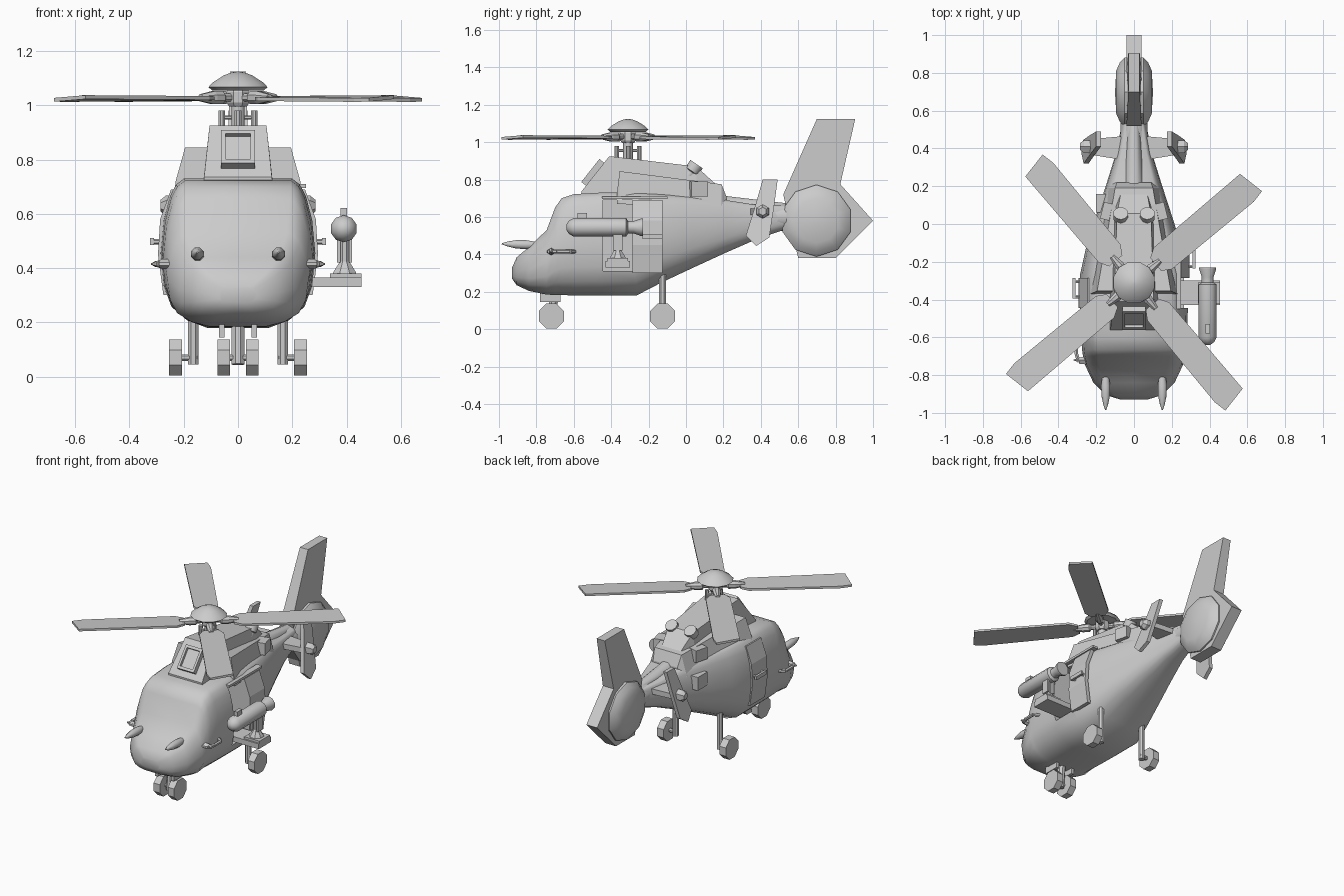
import bpy, bmesh, math
from mathutils import Vector, Matrix

cube = bpy.data.objects.get("Cube")
if cube:
    bpy.data.objects.remove(cube, do_unlink=True)

grey = bpy.data.materials.new("plain grey")
grey.use_nodes = True
grey.diffuse_color = (0.6, 0.6, 0.6, 1)
grey.node_tree.nodes["Principled BSDF"].inputs["Base Color"].default_value = (0.6, 0.6, 0.6, 1)

SIDES = ((1, "left"), (-1, "right"))


def loft(name, rings, smooth=None):
    """Skin a closed solid through rings of equal point count."""
    bm = bmesh.new()
    loops = [[bm.verts.new(p) for p in ring] for ring in rings]
    n = len(loops[0])
    for a, b in zip(loops, loops[1:]):
        for i in range(n):
            j = (i + 1) % n
            bm.faces.new((a[i], a[j], b[j], b[i]))
    bm.faces.new(loops[0])
    bm.faces.new(loops[-1])
    bmesh.ops.recalc_face_normals(bm, faces=bm.faces)
    me = bpy.data.meshes.new(name)
    bm.to_mesh(me)
    bm.free()
    me.materials.append(grey)
    ob = bpy.data.objects.new(name, me)
    bpy.context.collection.objects.link(ob)
    if smooth:
        shade(ob, smooth)
    return ob


def shade(ob, degrees):
    bpy.ops.object.select_all(action='DESELECT')
    ob.select_set(True)
    bpy.context.view_layer.objects.active = ob
    bpy.ops.object.shade_smooth_by_angle(angle=math.radians(degrees))


def box(name, lo, hi):
    (a, b, c), (d, e, f) = lo, hi
    return loft(name, [[(a, b, z), (d, b, z), (d, e, z), (a, e, z)] for z in (c, f)])


def lathe(name, start, direction, profile, n=8, smooth=None, turn=0.5):
    """Turned part: profile holds (distance along the axis, radius)."""
    rot = Vector(direction).to_track_quat('Z', 'Y')
    rings = []
    for d, r in profile:
        angles = [2 * math.pi * (i + turn) / n for i in range(n)]
        rings.append([Vector(start) + rot @ Vector((r * math.cos(t), r * math.sin(t), d)) for t in angles])
    return loft(name, rings, smooth)


def rod(name, p, q, r, n=8):
    d = Vector(q) - Vector(p)
    return lathe(name, p, d, [(0, r), (d.length, r)], n)


def hump(name, stations):
    """Trapezoid sections: y, base z, top z, base half width, top half width."""
    return loft(name, [[(-b, y, z0), (b, y, z0), (t, y, z1), (-t, y, z1)]
                       for y, z0, z1, b, t in stations])


# Fuselage: one rounded section scaled along the length
half = [(0, 0), (.4, 0), (.66, .05), (.86, .14), (.96, .28), (1, .5),
        (.96, .72), (.88, .88), (.8, .96), (.7, 1), (0, 1)]
section = half + [(-u, v) for u, v in half[-2:0:-1]]
stations = [(-.93, .27, .33, .07), (-.905, .235, .385, .15), (-.84, .205, .44, .215),
            (-.745, .185, .53, .26), (-.70, .183, .65, .27), (-.665, .183, .70, .275),
            (-.6, .18, .722, .28), (-.46, .18, .73, .285), (-.265, .18, .73, .285),
            (-.13, .25, .72, .255), (.03, .325, .71, .205), (.215, .41, .69, .145),
            (.375, .48, .665, .095), (.55, .54, .66, .06)]
body = loft("fuselage", [[(u * w, y, z0 + v * (z1 - z0)) for u, v in section]
                         for y, z0, z1, w in stations])

# Open doorway on the left side
cutter = box("doorway_cutter", (.1, -.445, .31), (.4, -.285, .69))
cutter.hide_render = True
mod = body.modifiers.new("doorway", 'BOOLEAN')
mod.operation, mod.object, mod.solver = 'DIFFERENCE', cutter, 'EXACT'
bpy.context.view_layer.objects.active = body
bpy.ops.object.modifier_apply(modifier=mod.name)
bpy.data.objects.remove(cutter, do_unlink=True)
shade(body, 42)

# Sliding doors: slid back on the left, closed on the right
panel = [(.275, .3), (.295, .45), (.287, .58), (.247, .69), (.222, .69), (.262, .58), (.27, .45), (.25, .3)]
for s, side in SIDES:
    y = -.285 if s > 0 else -.445
    loft(side + "_door", [[(s * a, b, z) for a, z in panel] for b in (y, y + .16)])
    h = y + .05
    box(side + "_door_handle", (min(s * .31, s * .325), h, .485), (max(s * .31, s * .325), h + .11, .51))
    for d in (.01, .09):
        rod(side + "_handle_post", (s * .27, h + d, .497), (s * .32, h + d, .497), .01, 6)
box("door_rail", (.21, -.45, .695), (.25, -.1, .71))

# Engine cowlings
hump("centre_cowling", [(-.56, .7, .735, .13, .125), (-.41, .7, .925, .13, .105),
                        (.055, .66, .87, .12, .09), (.16, .66, .775, .1, .07), (.215, .65, .70, .08, .06)])
hump("side_cowling", [(-.37, .67, .72, .235, .23), (-.355, .67, .845, .235, .195), (.19, .64, .775, .14, .1), (.22, .64, .7, .12, .09)])

# Intake frame on the sloping cowling front, with a recessed plate
intake = Matrix.Translation((0, -.488, .83)) @ Matrix.Rotation(math.atan2(.19, .15), 4, 'X')
for name, lo, hi in (("intake_top", (-.062, .06, -.03), (.062, .078, .03)),
                     ("intake_bottom", (-.062, -.078, -.03), (.062, -.06, .03)),
                     ("intake_left", (.047, -.06, -.03), (.062, .06, .03)),
                     ("intake_right", (-.062, -.06, -.03), (-.047, .06, .03)),
                     ("intake_grille", (-.05, -.065, -.03), (.05, .065, .012))):
    box(name, lo, hi).data.transform(intake)

# Exhausts, vents and tail spine
for s, side in SIDES:
    lathe(side + "_exhaust", (s * .07, .0, .80), (0, .55, .8), [(0, .03), (.05, .03), (.055, .04), (.1, .04)], 10, 40)
    vent = box(side + "_side_vent", (-.035, -.045, -.04), (.035, .045, .04))
    vent.data.transform(Matrix.Translation((s * .135, .065, .75)) @ Matrix.Rotation(s * .25, 4, 'Z'))
lathe("tail_spine", (0, .18, .665), (0, 1, -.06), [(0, .055), (.36, .032)], 8, 50)
box("right_side_hatch", (-.2, .06, .55), (-.13, .16, .64))

# Tail rotor housing and fin
lathe("tail_rotor_housing", (-.1, .698, .58), (1, 0, 0),
      [(0, .01), (.006, .12), (.025, .165), (.05, .192), (.15, .192), (.175, .165), (.194, .12), (.2, .01)], 10, 35)
fin = [(.52, .72), (.7, 1.125), (.905, 1.125), (.825, .775), (1, .58), (.8, .38), (.6, .38)]
loft("tail_fin", [[(x * (.75 if z > 1 else 1), y, z) for y, z in fin] for x in (-.04, .04)])
lathe("tail_collar", (0, .46, .6), (0, 1, 0), [(0, .075), (.1, .075)], 10, 40)

# Stabiliser with leaning end plates and round lamps
for s, side in SIDES:
    loft(side + "_stabiliser", [[(s * x, a, .61), (s * x, b, .61), (s * x, b, .645), (s * x, a, .645)]
                                for x, a, b in ((0, .33, .47), (.22, .365, .45))])
    plate = [(.41, .8), (.49, .8), (.47, .65), (.445, .49), (.375, .445), (.32, .5), (.37, .66)]
    loft(side + "_end_plate", [[(s * (.225 + t - .22 * (z - .63)), y, z) for y, z in plate]
                               for t in (-.013, .013)])
    lathe(side + "_end_lamp", (s * .21, .41, .63), (s, 0, 0), [(0, .038), (.055, .038), (.075, .022)], 6)

# Main rotor: mast, control rods, hub, cap
hub = Vector((0, -.31, 0))
lathe("rotor_mast", hub + Vector((0, 0, .87)), (0, 0, 1), [(0, .026), (.2, .026)], 10, 40)
lathe("rotor_hub", hub + Vector((0, 0, .995)), (0, 0, 1), [(0, .035), (.015, .045), (.055, .045), (.07, .035)], 8)
lathe("rotor_cap", hub + Vector((0, 0, 1.055)), (0, 0, 1),
      [(0, .098), (.012, .113), (.03, .095), (.055, .055), (.066, .025), (.069, .004)], 12, 32)
for k in range(4):
    turn = Matrix.Translation(hub) @ Matrix.Rotation(math.radians(40 + 90 * k), 4, 'Z')
    blade = [(.15, -.045), (.2, -.075), (.76, -.08), (.83, -.065), (.8, .08), (.2, .075), (.15, .045)]
    ob = loft("rotor_blade", [[(r, c, 1.025 + .08 * c * (.2 + .8 * r) + t) for r, c in blade] for t in (-.007, .007)])
    ob.data.transform(turn)
    arm = lathe("blade_arm", (.03, 0, 1.028), (1, 0, 0), [(0, .016), (.04, .016), (.05, .026), (.09, .026), (.15, .014)], 8)
    arm.data.transform(turn)
    quarter = Matrix.Translation(hub) @ Matrix.Rotation(math.pi / 2 * k, 4, 'Z')
    rod("control_rod", (.06, 0, .86), (.06, 0, .98), .013).data.transform(quarter)
    rod("control_link", (0, 0, .955), (.065, 0, .955), .008, 6).data.transform(quarter)

# Landing gear
for s, side in SIDES:
    rod(side + "_rear_strut", (s * .165, -.125, .045), (s * .165, -.125, .34), .02)
    rod(side + "_rear_axle", (s * .15, -.125, .07), (s * .22, -.125, .07), .013)
    rod(side + "_rear_wheel", (s * .207, -.125, .07), (s * .255, -.125, .07), .072)
    rod(side + "_front_wheel", (s * .03, -.72, .07), (s * .076, -.72, .07), .072)
    box(side + "_gear_flap", (s * .06 - .01, -.78, .145), (s * .06 + .01, -.67, .21))
rod("front_strut", (0, -.72, .045), (0, -.7, .22), .025)
rod("front_axle", (-.05, -.72, .07), (.05, -.72, .07), .013)

# Nose probes and side steps
for s, side in SIDES:
    lathe(side + "_nose_probe", (s * .15, -.985, .457), (0, 1, -.04),
          [(0, .003), (.03, .014), (.075, .024), (.13, .026), (.19, .018)], 8, 45)
    lathe(side + "_step_tip", (s * .25, -.72, .415), (s, 0, 0), [(0, .02), (.03, .018), (.07, .003)], 6)
    path = [(.24, -.735), (.29, -.73), (.305, -.69), (.305, -.62), (.265, -.59)]
    for a, b in zip(path, path[1:]):
        rod(side + "_step_bar", (s * a[0], a[1], .415), (s * b[0], b[1], .415), .011, 6)

# Side-mounted pod on a shelf with pedestal
box("pod_shelf", (.2, -.43, .33), (.455, -.3, .365))
box("pod_shelf_lip", (.34, -.42, .365), (.455, -.31, .38))
lathe("pod_pedestal", (.393, -.365, .37), (0, 0, 1), [(0, .05), (.015, .045), (.045, .025), (.055, .018), (.15, .018)], 8)
for s in (-1, 1):
    box("pedestal_bracket", (.393 + s * .022 - .006, -.39, .42), (.393 + s * .022 + .006, -.34, .53))
lathe("pod_body", (.39, -.64, .545), (0, 1, 0),
      [(0, .015), (.015, .036), (.04, .05), (.32, .05), (.33, .033), (.36, .033), (.4, .047), (.41, .047)], 10, 40)
box("pod_sight", (.378, -.58, .58), (.402, -.53, .622))
